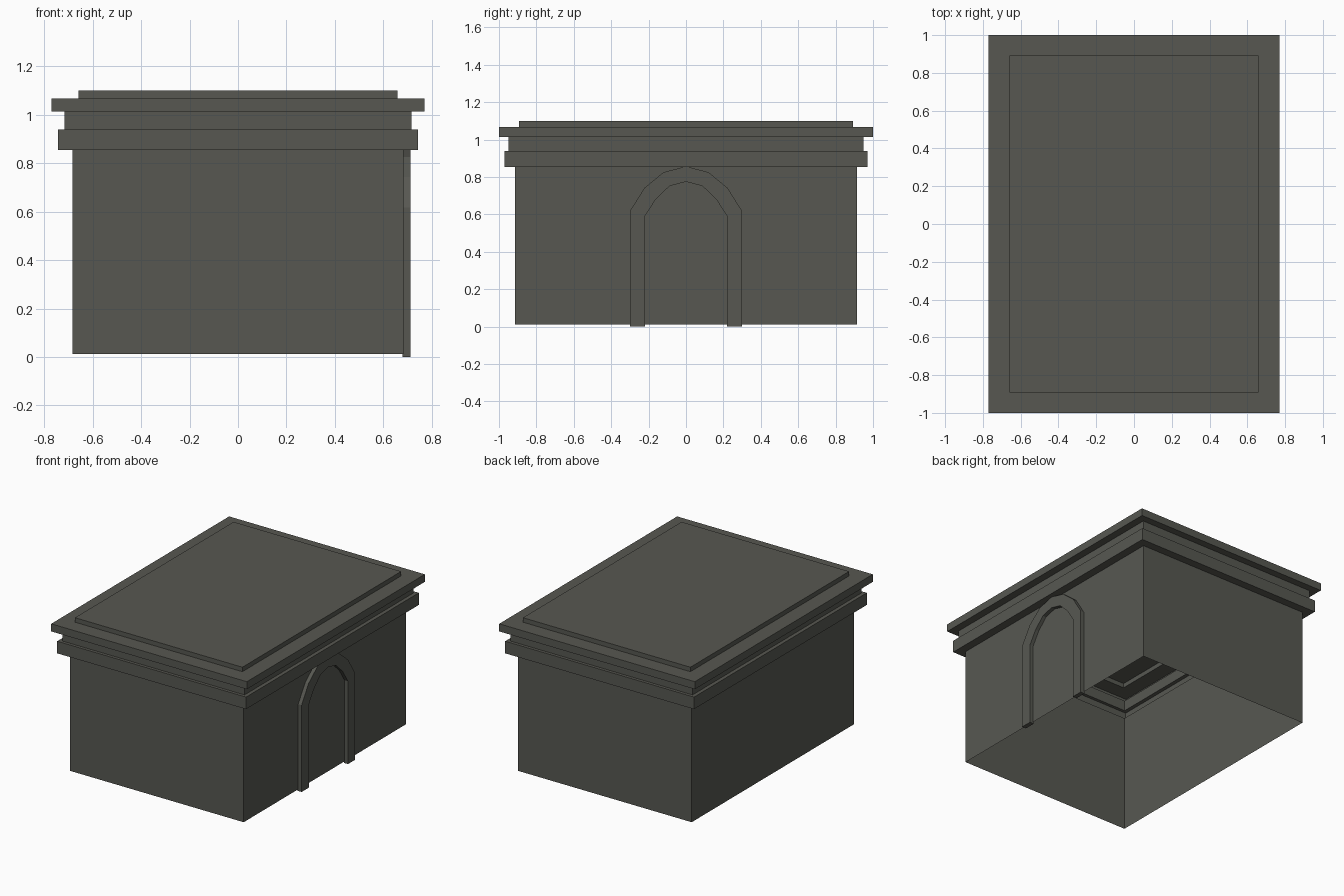
import bpy, bmesh

if "Cube" in bpy.data.objects:
    bpy.data.objects.remove(bpy.data.objects["Cube"])

stone = bpy.data.materials.new("dark grey stone")
stone.diffuse_color = (0.095, 0.097, 0.083, 1)
stone.use_nodes = True
stone.node_tree.nodes["Principled BSDF"].inputs["Base Color"].default_value = stone.diffuse_color


def finish(name, bm):
    me = bpy.data.meshes.new(name)
    bm.to_mesh(me)
    bm.free()
    me.materials.append(stone)
    ob = bpy.data.objects.new(name, me)
    bpy.context.collection.objects.link(ob)
    return ob


def shell(name, profile, cap=False):
    """Stack of rectangular rings (half x, half y, z), open below."""
    bm = bmesh.new()
    rings = [[bm.verts.new((sx * x, sy * y, z))
              for sx, sy in ((-1, -1), (1, -1), (1, 1), (-1, 1))]
             for x, y, z in profile]
    for a, b in zip(rings, rings[1:]):
        for i in range(4):
            j = (i + 1) % 4
            bm.faces.new((a[i], a[j], b[j], b[i]))
    if cap:
        bm.faces.new(rings[-1])
    return finish(name, bm)


# Plain walls, open at the bottom
W = (0.684, 0.913)
shell("walls", [(*W, 0.012), (*W, 0.854)])

# Stepped cornice and raised flat roof
C1, C2, C3, R = (0.743, 0.971), (0.716, 0.949), (0.77, 1.0), (0.659, 0.892)
shell("cornice_and_roof", [
    (*W, 0.854), (*C1, 0.854), (*C1, 0.94), (*C2, 0.94), (*C2, 1.014),
    (*C3, 1.014), (*C3, 1.068), (*R, 1.068), (*R, 1.10)], cap=True)

# Arched door surround on the right wall: half profiles mirrored across y
outer = [(0.30, 0.0), (0.30, 0.618), (0.222, 0.742), (0.12, 0.826), (0, 0.857)]
inner = [(0.22, 0.0), (0.22, 0.59), (0.163, 0.679), (0.088, 0.752), (0, 0.775)]


def mirrored(half):
    return half + [(-y, z) for y, z in reversed(half[:-1])]


bm = bmesh.new()
o, n = [[bm.verts.new((0.711, y, z)) for y, z in mirrored(h)]
        for h in (outer, inner)]
faces = [bm.faces.new((o[i], o[i + 1], n[i + 1], n[i]))
         for i in range(len(o) - 1)]
# give the flat band its depth, closed at the back
res = bmesh.ops.extrude_face_region(bm, geom=faces, use_keep_orig=True)
for v in res["geom"]:
    if isinstance(v, bmesh.types.BMVert):
        v.co.x = 0.679
bmesh.ops.recalc_face_normals(bm, faces=bm.faces)
finish("door_arch", bm)
